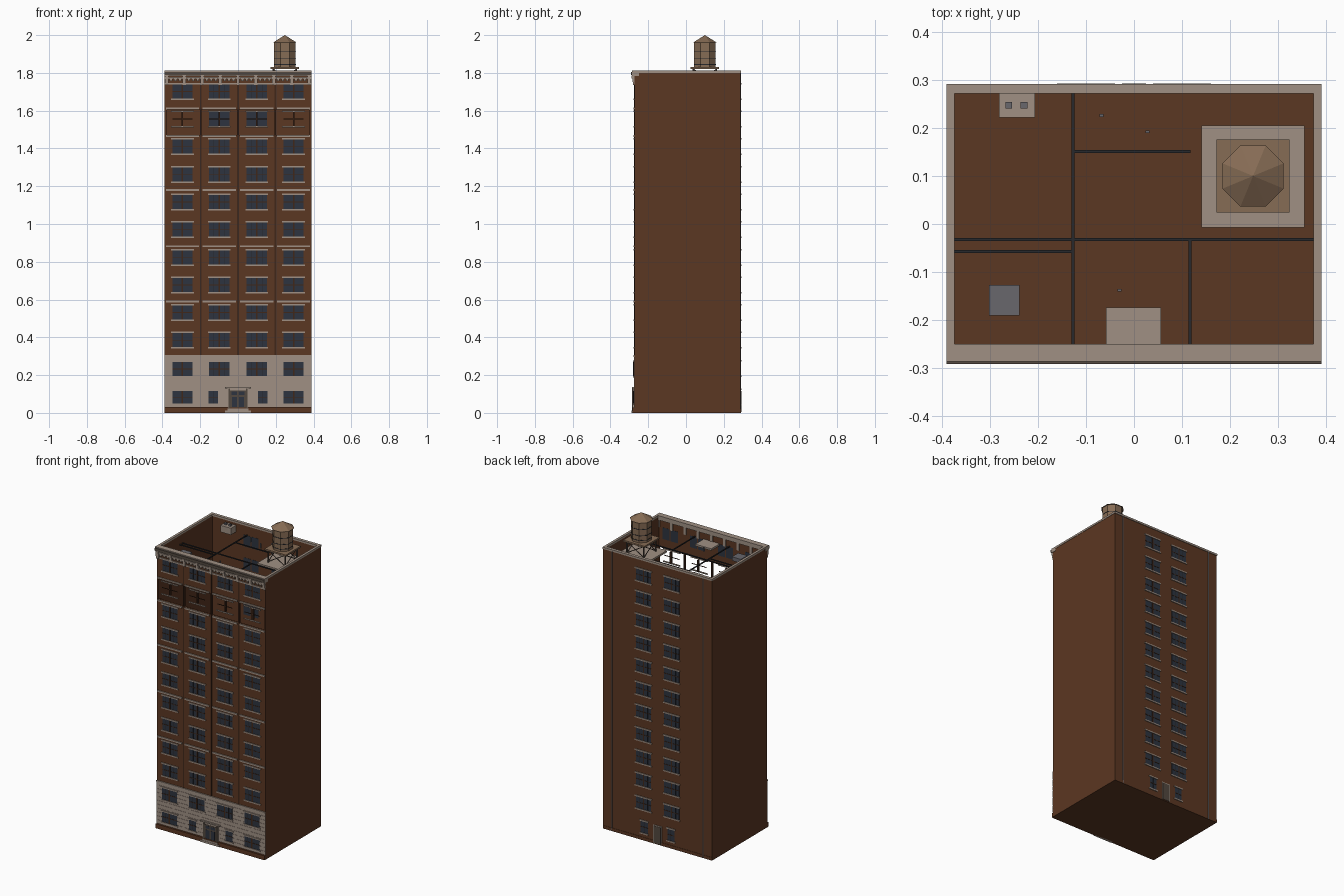
import bpy, bmesh, math
from mathutils import Matrix, Vector

cube = bpy.data.objects.get("Cube")
if cube:
    bpy.data.objects.remove(cube)


def material(name, r, g, b):
    m = bpy.data.materials.new(name)
    m.use_nodes = True
    m.diffuse_color = (r, g, b, 1)
    m.node_tree.nodes["Principled BSDF"].inputs["Base Color"].default_value = (r, g, b, 1)
    return m


BRICK = material("brick", .105, .038, .016)
SHADE = material("dark_brick", .05, .02, .01)
STONE = material("stone", .35, .28, .23)
GLASS = material("window_glass", .026, .034, .05)
IRON = material("dark_iron", .02, .021, .025)
SLATE = material("grey_metal", .14, .135, .15)
WOOD = material("tank_wood", .24, .15, .09)
DOOR = material("door_bronze", .085, .065, .05)

parts = {}


def part(name, mat):
    """Return the mesh being collected for a named part."""
    return parts.setdefault(name, (bmesh.new(), mat))[0]


def box(name, mat, x0, x1, y0, y1, z0, z1):
    place = Matrix.Translation(((x0 + x1) / 2, (y0 + y1) / 2, (z0 + z1) / 2))
    size = Matrix.Diagonal((x1 - x0, y1 - y0, z1 - z0, 1))
    bmesh.ops.create_cube(part(name, mat), size=1, matrix=place @ size)


def bar(name, mat, a, b, r):
    a, b = Vector(a), Vector(b)
    d = b - a
    m = Matrix.Translation((a + b) / 2) @ d.to_track_quat('Z', 'Y').to_matrix().to_4x4()
    bmesh.ops.create_cone(part(name, mat), cap_ends=True, segments=6, radius1=r,
                          radius2=r, depth=d.length, matrix=m)


def octagon(name, mat, x, y, z0, z1, r0, r1):
    m = Matrix.Translation((x, y, (z0 + z1) / 2)) @ Matrix.Rotation(math.pi / 8, 4, 'Z')
    bmesh.ops.create_cone(part(name, mat), cap_ends=True, segments=8, radius1=r0,
                          radius2=r1, depth=z1 - z0, matrix=m)


W, F, B, TOP, T = .388, -.272, .288, 1.8, .012


def relief(name, mat, side, x0, x1, z0, z1, out, deep=0):
    """Box on the front (-1) or back (+1) wall, standing out by 'out'."""
    y = F if side < 0 else B
    ya, yb = sorted((y + side * out, y - side * deep))
    box(name, mat, x0, x1, ya, yb, z0, z1)


def window(side, x, z, panes=2, glazed=True, h=.074):
    w = .05
    half = panes * w / 2 + (panes - 1) * .004
    for i in range(panes):
        c = x + (i - (panes - 1) / 2) * (w + .008)
        if glazed:
            relief("window_panes", GLASS, side, c - w / 2, c + w / 2, z - h / 2, z + h / 2, .001, T + .001)
            relief("window_mullions", IRON, side, c - .001, c + .001, z - h / 2, z + h / 2, .002)
        relief("window_sashes", SHADE, side, c - w / 2, c + w / 2, z - .002, z + .002, .0025)
    if panes > 1:
        relief("window_posts", SHADE, side, x - .004, x + .004, z - h / 2, z + h / 2, .003, T)
    for s in (-1, 1):
        zc = z + s * (h / 2 + .004)
        relief("lintels_and_sills", STONE, side, x - half - .006, x + half + .006,
               zc - .004, zc + .004, .005)


# Hollow shell, with an open band under the top storey of the front
OPEN_LOW, OPEN_HIGH = 1.472, 1.606
box("floor", BRICK, -W, W, F, B, 0, .006)
box("front_wall", BRICK, -W, W, F, F + T, 0, OPEN_LOW)
box("front_wall_upper", BRICK, -W, W, F, F + T, OPEN_HIGH, TOP)
box("back_wall", BRICK, -W, W, B - T, B, 0, TOP)
for s in (-1, 1):
    xa, xb = sorted((s * W, s * (W - T)))
    box("side_walls", BRICK, xa, xb, F, B, 0, TOP)

# Parapet coping
box("coping", STONE, -.39, .39, .272, .292, TOP, 1.812)
for s in (-1, 1):
    xa, xb = sorted((s * .39, s * .374))
    box("coping", STONE, xa, xb, -.25, .272, TOP, 1.812)

# Stone-faced base with courses, and plinth
relief("stone_base", STONE, -1, -W, W, .03, .305, .003)
courses = 11
step = .275 / courses
for i in range(courses):
    z = .03 + i * step
    relief("stone_courses", STONE, -1, -W, W, z + .0012, z + step - .0012, .0045)
relief("base_ledge", STONE, -1, -W, W, .297, .306, .007)
relief("plinth", BRICK, -1, -W, W, 0, .028, .012)
relief("back_plinth", BRICK, 1, -W, W, 0, .02, .002)

# Dividing strips and string courses
BAYS = (-.294, -.099, .099, .294)
for x in (-.197, 0, .197):
    relief("bay_strips", SHADE, -1, x - .004, x + .004, .306, 1.74, .002, T)
for z in (.59, .882, 1.18, 1.466, 1.612):
    for x in BAYS:
        relief("string_courses", STONE, -1, x - .088, x + .088, z - .005, z + .005, .006)

# Windows of the front and back
FLOOR = .1463
for i in range(10):
    z = .385 + i * FLOOR
    for x in BAYS:
        window(-1, x, z, glazed=i != 8)
    for x in (-.1, .1):
        window(1, x, z)
F_BASE = F
F -= .0045
for x in BAYS:
    window(-1, x, .232)
    outer = abs(x) > .2
    window(-1, x if outer else x * 1.32, .083, 2 if outer else 1, h=.066)
F = F_BASE
for x in (-.1, .1):
    window(1, x, .235)
    window(1, x * .95, .085, 1)

# Entrance with canopy, steps and double doors
relief("entrance_surround", STONE, -1, -.055, .055, .01, .13, .008)
relief("entrance_doors", DOOR, -1, -.044, .044, .012, .118, .010)
for s in (-1, 1):
    c = s * .019
    relief("door_glass", GLASS, -1, c - .013, c + .013, .03, .085, .011)
    relief("transom_glass", GLASS, -1, c - .015, c + .015, .094, .112, .011)
    relief("entrance_posts", DOOR, -1, s * .047 - .004, s * .047 + .004, .01, .13, .013)
relief("canopy", STONE, -1, -.07, .07, .13, .138, .015)
relief("lower_step", STONE, -1, -.068, .068, 0, .012, .016)
relief("upper_step", STONE, -1, -.056, .056, .012, .022, .014)

# Rear door and drainpipes
relief("rear_door_frame", STONE, 1, -.03, .03, .006, .122, .003)
relief("rear_door", DOOR, 1, -.025, .025, .006, .116, .005)
for x in (-.325, .325):
    bar("drainpipes", SLATE, (x, B + .001, 0), (x, B + .001, TOP), .003)

# Cornice: crown, mouldings, dentils and brackets
box("cornice_crown", STONE, -.39, .39, -.286, -.25, 1.784, 1.812)
box("cornice_gutter", DOOR, -.39, .39, -.292, -.286, 1.79, 1.806)
relief("cornice_moulding", STONE, -1, -W, W, 1.768, 1.778, .01)
relief("cornice_band", STONE, -1, -W, W, 1.738, 1.747, .006, T)
brackets = 9
for i in range(brackets):
    x = -.378 + i * .756 / (brackets - 1)
    for k in range(3):
        relief("cornice_brackets", STONE, -1, x - .009, x + .009,
               1.735 + k * .017, 1.752 + k * .017, .008 + k * .004, T + .004)
    if i < brackets - 1:
        for k in range(1, 4):
            c = x + k * .0236
            relief("dentils", STONE, -1, c - .007, c + .007, 1.757, 1.768, .008)

# Rooftop pipes at roof level
R = 1.742


def pipe(x0, y0, x1, y1):
    box("roof_pipes", IRON, x0 - .003, x1 + .003, y0 - .003, y1 + .003, R - .003, R + .003)


pipe(-.127, -.26, -.127, .275)
pipe(-.127, .151, .115, .151)
pipe(-.375, -.032, .372, -.032)
pipe(-.375, -.057, -.127, -.057)
pipe(.117, -.26, .117, -.032)

# Slabs, chimney, skylight and small vents
box("tank_slab", STONE, .141, .355, -.007, .205, R - .012, R)
box("front_slab", STONE, -.058, .056, -.26, -.174, R - .012, R)
box("chimney", STONE, -.281, -.206, .222, .274, R, 1.785)
for x in (-.261, -.229):
    box("chimney_pots", SLATE, x - .007, x + .007, .241, .254, 1.785, 1.796)
box("skylight", SLATE, -.302, -.238, -.191, -.127, R - .01, R + .015)
for x, y in ((-.068, .226), (.028, .192), (-.03, -.138)):
    box("roof_vents", SLATE, x - .004, x + .004, y - .003, y + .003, R - .01, R + .02)

# Water tank on a braced stand
X, Y = .248, .1
box("tank_platform", WOOD, X - .076, X + .076, Y - .076, Y + .076, 1.82, 1.83)
corners = [(X + a * .06, Y + b * .06) for a, b in ((-1, -1), (1, -1), (1, 1), (-1, 1))]
for (ax, ay), (bx, by) in zip(corners, corners[1:] + corners[:1]):
    bar("stand_legs", DOOR, (ax, ay, R), (ax, ay, 1.82), .005)
    bar("stand_braces", DOOR, (ax, ay, R + .005), (bx, by, 1.818), .0025)
    bar("stand_braces", DOOR, (bx, by, R + .005), (ax, ay, 1.818), .0025)
octagon("tank_body", WOOD, X, Y, 1.83, 1.962, .061, .061)
for z in (1.845, 1.875, 1.915):
    octagon("tank_hoops", IRON, X, Y, z - .002, z + .002, .0625, .0625)
octagon("tank_roof", WOOD, X, Y, 1.96, 2.0, .069, 0)

# Turn the collected meshes into objects
for name, (bm, mat) in parts.items():
    bmesh.ops.remove_doubles(bm, verts=bm.verts, dist=1e-6) if name == "tank_roof" else None
    mesh = bpy.data.meshes.new(name)
    bm.to_mesh(mesh)
    bm.free()
    mesh.materials.append(mat)
    bpy.context.collection.objects.link(bpy.data.objects.new(name, mesh))
